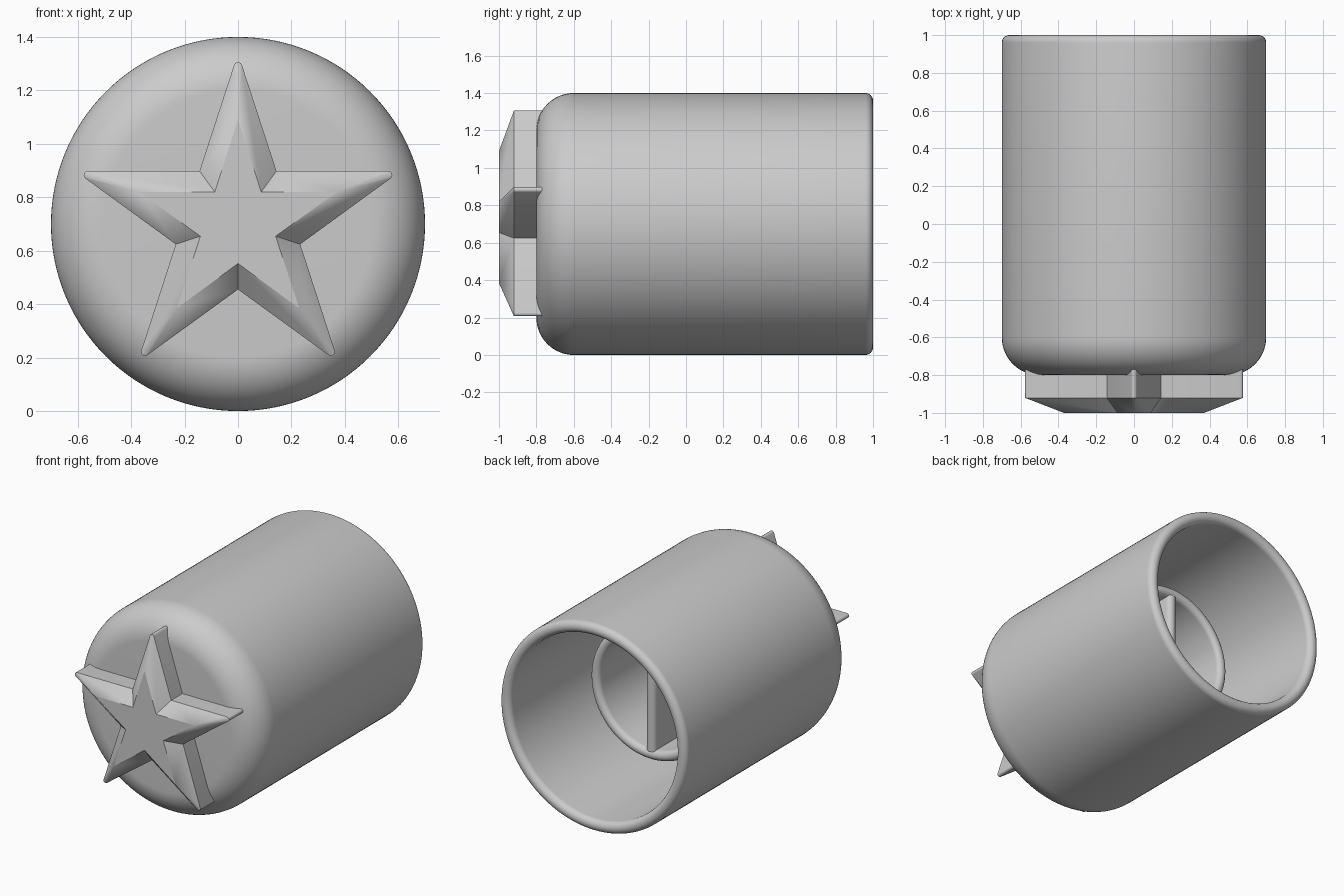
import bpy, bmesh
from math import sin, cos, pi, radians
from mathutils import Vector

cube = bpy.data.objects.get("Cube")
if cube:
    bpy.data.objects.remove(cube, do_unlink=True)

AXIS_Z = 0.7

grey = bpy.data.materials.new("plain_grey")
grey.use_nodes = True
colour = (0.6, 0.6, 0.6, 1)
grey.diffuse_color = colour
grey.node_tree.nodes["Principled BSDF"].inputs["Base Color"].default_value = colour


def finish(name, bm, smooth=True):
    bmesh.ops.recalc_face_normals(bm, faces=bm.faces)
    mesh = bpy.data.meshes.new(name)
    bm.to_mesh(mesh)
    bm.free()
    mesh.materials.append(grey)
    obj = bpy.data.objects.new(name, mesh)
    obj.location.z = AXIS_Z
    bpy.context.collection.objects.link(obj)
    if smooth:
        bpy.ops.object.select_all(action="DESELECT")
        obj.select_set(True)
        bpy.context.view_layer.objects.active = obj
        bpy.ops.object.shade_smooth_by_angle(angle=radians(30))
    return obj


def arc(r, y, radius, start, end, steps=10):
    """Points (r, y) along a circular arc, angles in degrees."""
    angles = [radians(start + (end - start) * i / steps) for i in range(steps + 1)]
    return [(r + radius * cos(a), y + radius * sin(a)) for a in angles]


def lathe(name, profile, segments=128):
    """Revolve an (r, y) profile around the y axis."""
    bm = bmesh.new()
    verts = [bm.verts.new((r, y, 0)) for r, y in profile]
    edges = [bm.edges.new(pair) for pair in zip(verts, verts[1:])]
    bmesh.ops.spin(bm, geom=verts + edges, cent=(0, 0, 0), axis=(0, 1, 0),
                   angle=2 * pi, steps=segments)
    bmesh.ops.remove_doubles(bm, verts=bm.verts, dist=1e-4)
    return finish(name, bm)


# Hollow cup: domed front edge, rounded rim, open back
wall = 0.08
half = wall / 2
lathe("cup_body",
      [(0, -0.8)] + arc(0.5, -0.6, 0.2, -90, 0, 16)
      + arc(0.7 - half, 1 - half, half, 0, 180, 16)
      + arc(0.5, -0.6, 0.2 - wall, 0, -90, 12) + [(0, -0.8 + wall)])

# Inner tube rising from the cup floor
tube_end, tube_in, tube_out = 0.39, 0.38, 0.45
lip = (tube_out - tube_in) / 2
lathe("inner_tube",
      [(tube_out, -0.75)]
      + arc(tube_in + lip, tube_end - lip, lip, 0, 180, 12)
      + [(tube_in, -0.75)])

# Upright rib across the inner tube, with rounded free edge
bm = bmesh.new()
rib_profile = [(-0.035, -0.75)] + arc(0, tube_end - 0.035, 0.035, 180, 0) + [(0.035, -0.75)]
rib_face = bm.faces.new([bm.verts.new((x, y, -0.39)) for x, y in rib_profile])
extruded = bmesh.ops.extrude_face_region(bm, geom=[rib_face])["geom"]
bmesh.ops.translate(bm, vec=(0, 0, 0.78),
                    verts=[v for v in extruded if isinstance(v, bmesh.types.BMVert)])
finish("inner_rib", bm)

# Raised star with chamfered front and slightly rounded tips
bm = bmesh.new()
TIP, NOTCH, TOP_TIP, TOP_NOTCH = 0.64, 0.245, 0.39, 0.148
ROUND = 0.015
tip_centre = TIP - ROUND / sin(radians(18))


def polar(r, angle, y):
    return Vector((r * sin(angle), y, r * cos(angle)))


base, shoulder, top = [], [], []
for k in range(5):
    a = 2 * pi * k / 5
    b = a + pi / 5
    # Every outline point remembers which front corner its chamfer runs to
    tip_top = bm.verts.new(polar(TOP_TIP, a, -1))
    notch_top = bm.verts.new(polar(TOP_NOTCH, b, -1))
    outline = [(polar(tip_centre, a, 0) + polar(ROUND, a + radians(t), 0), tip_top)
               for t in range(-72, 73, 24)]
    outline.append((polar(NOTCH, b, 0), notch_top))
    for p, front in outline:
        base.append(bm.verts.new((p.x, -0.74, p.z)))
        shoulder.append(bm.verts.new((p.x, -0.92, p.z)))
        top.append(front)
bm.faces.new(list(dict.fromkeys(top)))
bm.faces.new(base)
count = len(base)
for i in range(count):
    j = (i + 1) % count
    bm.faces.new((base[i], base[j], shoulder[j], shoulder[i]))
    bm.faces.new(list(dict.fromkeys((shoulder[i], shoulder[j], top[j], top[i]))))
finish("front_star", bm)
